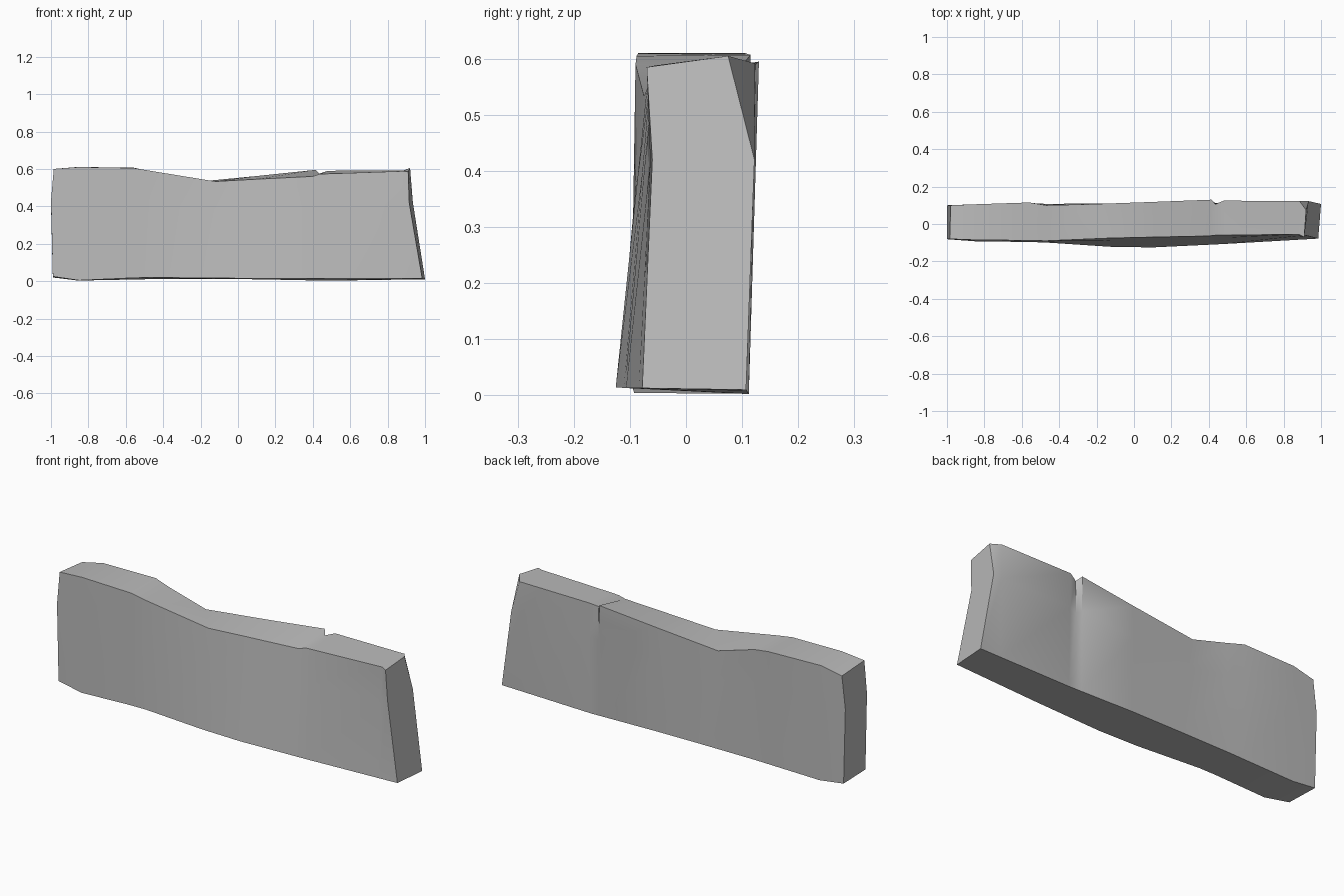
import bpy
import bmesh
from mathutils import Vector

cube = bpy.data.objects.get("Cube")
if cube:
    bpy.data.objects.remove(cube, do_unlink=True)

# Worn upper edges of the slab, paired point by point from -x to +x
front_top = [(-.985, -.08, .6), (-.85, -.085, .61), (-.56, -.088, .605), (-.47, -.09, .59),
             (-.12, -.075, .533), (.1, -.07, .545), (.4, -.064, .56), (.435, -.06, .572),
             (.48, -.06, .574), (.88, -.055, .588), (.91, -.07, .585)]
back_top = [(-.98, .1, .585), (-.86, .105, .61), (-.56, .115, .607), (-.47, .1, .588),
            (-.26, .105, .527), (.1, .118, .562), (.415, .13, .595), (.435, .106, .575),
            (.48, .125, .59), (.885, .122, .592), (.92, .075, .605)]

# Lower edges, sampled wherever the upper edges have a point
front_base = [(-.985, -.082, .025), (-.88, -.092, .003), (-.5, -.097, .02),
              (0, -.13, .015), (.5, -.106, .013), (.985, -.078, .013)]
back_base = [(-.985, .1, .02), (-.86, .105, .003), (-.4, .108, .012),
             (.1, .112, .01), (.5, .112, .002), (.98, .107, .01)]


def sample(path, x):
    """Point on a polyline at a given x."""
    points = [Vector(p) for p in path]
    for a, b in zip(points, points[1:]):
        if x <= b.x:
            return a.lerp(b, max(0, (x - a.x) / (b.x - a.x)))
    return points[-1]


def build_slab(name, material):
    bm = bmesh.new()
    rings = []
    last = len(front_top) - 1
    for i, (ft, bt) in enumerate(zip(front_top, back_top)):
        ft, bt = Vector(ft), Vector(bt)
        # the +x end leans outwards at its foot
        fb = sample(front_base, 1 if i == last else ft.x)
        bb = sample(back_base, 1 if i == last else (ft.x + bt.x) / 2)
        fm, bk = fb.lerp(ft, .7), bb.lerp(bt, .7)
        if i == 0:
            fm.x = bk.x = -1
            fb.x = bb.x = -.99
        if i == last:
            fm, bk = Vector((.915, -.06, .42)), Vector((.935, .122, .42))
            fb.x, bb.x = .985, 1
        rings.append([bm.verts.new(p) for p in (fb, fm, ft, bt, bk, bb)])

    # skin between neighbouring cross-sections, then close both ends
    for a, b in zip(rings, rings[1:]):
        for j in range(len(a)):
            k = (j + 1) % len(a)
            bm.faces.new((a[j], b[j], b[k], a[k]))
    bm.faces.new(rings[0])
    bm.faces.new(rings[-1][::-1])
    bmesh.ops.recalc_face_normals(bm, faces=bm.faces[:])

    mesh = bpy.data.meshes.new(name)
    bm.to_mesh(mesh)
    bm.free()
    mesh.materials.append(material)
    slab = bpy.data.objects.new(name, mesh)
    bpy.context.collection.objects.link(slab)
    return slab


# Plain grey stone
stone = bpy.data.materials.new("grey_stone")
stone.use_nodes = True
colour = (.5, .5, .5, 1)
stone.diffuse_color = colour
stone.node_tree.nodes["Principled BSDF"].inputs["Base Color"].default_value = colour

slab = build_slab("stone_slab", stone)
bpy.ops.object.select_all(action="DESELECT")
slab.select_set(True)
bpy.context.view_layer.objects.active = slab
bpy.ops.object.shade_smooth_by_angle(angle=.5)
